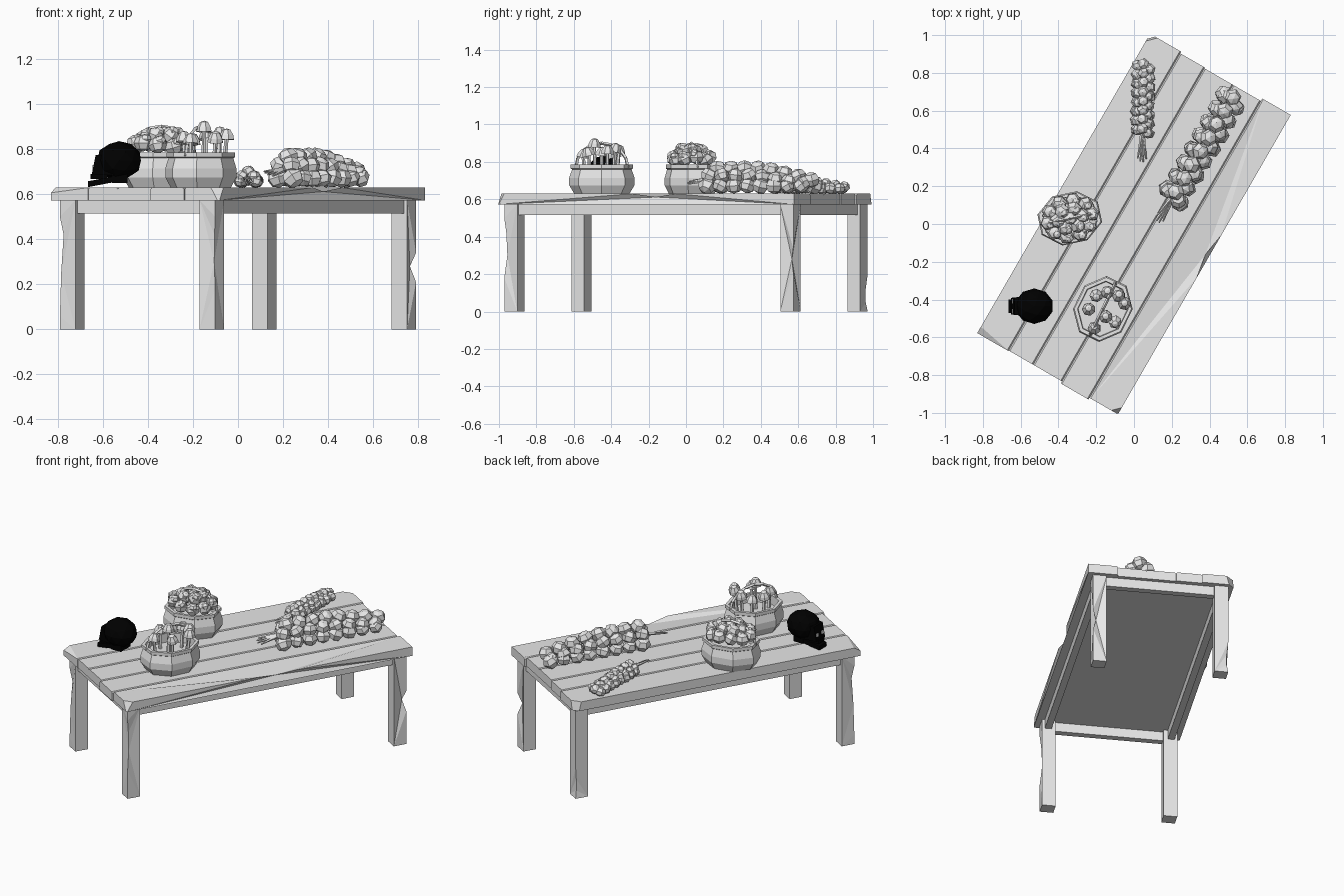
import bpy, bmesh, math, random
from math import cos, sin, pi, radians
from mathutils import Matrix, Vector

random.seed(4)
if "Cube" in bpy.data.objects:
    bpy.data.objects.remove(bpy.data.objects["Cube"])


def material(name, value):
    m = bpy.data.materials.new(name)
    m.use_nodes = True
    colour = (value, value, value, 1)
    m.diffuse_color = colour
    m.node_tree.nodes["Principled BSDF"].inputs["Base Color"].default_value = colour
    return m


GREY = material("plain_grey", 0.8)
BLACK = material("black", 0.0)
TABLE = Matrix.Rotation(radians(60), 4, 'Z')
TOP = 0.63


def finish(bm, name, mat=GREY, matrix=None):
    if matrix:
        bm.transform(matrix)
    bmesh.ops.recalc_face_normals(bm, faces=bm.faces)
    mesh = bpy.data.meshes.new(name)
    bm.to_mesh(mesh)
    bm.free()
    mesh.materials.append(mat)
    obj = bpy.data.objects.new(name, mesh)
    bpy.context.collection.objects.link(obj)
    return obj


def box(bm, lo, hi):
    lo, hi = Vector(lo), Vector(hi)
    m = Matrix.Translation((lo + hi) / 2) @ Matrix.Diagonal((*(hi - lo), 1))
    return bmesh.ops.create_cube(bm, size=1, matrix=m)["verts"]


def rod(bm, p, q, r1, r2, sides=5):
    p, q = Vector(p), Vector(q)
    d = q - p
    m = Matrix.Translation((p + q) / 2) @ d.to_track_quat('Z', 'Y').to_matrix().to_4x4()
    bmesh.ops.create_cone(bm, cap_ends=True, segments=sides, radius1=r1,
                          radius2=r2, depth=d.length, matrix=m)


def lathe(bm, profile, sides, matrix):
    rings = []
    for r, z in profile:
        n = sides if r else 1
        rings.append([bm.verts.new(matrix @ Vector((r * cos((i + .5) * 2 * pi / sides),
                      r * sin((i + .5) * 2 * pi / sides), z))) for i in range(n)])
    for a, b in zip(rings, rings[1:]):
        for i in range(sides):
            j = (i + 1) % sides
            quad = [a[i % len(a)], a[j % len(a)], b[j % len(b)], b[i % len(b)]]
            bm.faces.new(list(dict.fromkeys(quad)))


def lump(bm, centre, size, squash=0.9):
    turn = Matrix.Rotation(random.uniform(0, pi), 4, 'Z') @ \
        Matrix.Rotation(random.uniform(-.7, .7), 4, 'X')
    m = Matrix.Translation(centre) @ turn @ Matrix.Diagonal((1, 1, squash, 1))
    bmesh.ops.create_uvsphere(bm, u_segments=6, v_segments=4, radius=size, matrix=m)


def chip(bm, point, normal):
    geom = bm.verts[:] + bm.edges[:] + bm.faces[:]
    cut = bmesh.ops.bisect_plane(bm, geom=geom, plane_co=point, plane_no=normal,
                                 clear_outer=True)
    edges = [e for e in cut["geom_cut"] if isinstance(e, bmesh.types.BMEdge)]
    bmesh.ops.edgeloop_fill(bm, edges=edges)


def dent(bm, edge, targets):
    # split one edge and move the new points, in order along the edge
    a, b = edge.verts
    for t in targets:
        _, v = bmesh.utils.edge_split(edge, a, 0.5)
        v.co = t
        a = v
        edge = next(e for e in v.link_edges if e.other_vert(v) == b)


# Table top: five planks with bevelled seams
seams = (0.43, 0.24, 0.09, -0.086, -0.256, -0.43)
ends = ((-.915, .915), (-.912, .905), (-.912, .9), (-.925, .9), (-.915, .915))
for i, (u0, u1) in enumerate(ends):
    bm = bmesh.new()
    v1, v0 = seams[i], seams[i + 1]
    box(bm, (u0, v0, 0.573), (u1, v1, TOP))
    inner = [e for e in bm.edges if all(v.co.z > 0.6 for v in e.verts)
             and abs(e.verts[0].co.y - e.verts[1].co.y) < 1e-4
             and abs(e.verts[0].co.y) < 0.4]
    bmesh.ops.bevel(bm, geom=inner, offset=0.007, segments=1, affect='EDGES')
    if i == 0:
        chip(bm, (.9, .405, .61), (1, 1, .25))
        chip(bm, (-.89, .36, TOP), (-.6, .12, 1))
    if i == 4:
        chip(bm, (-.9, -.41, .62), (-1, -1, .6))
        edge = next(e for e in bm.edges if all(v.co.z > .62 and v.co.y < -.42 for v in e.verts)
                    and e.calc_length() > 1)
        s = 1 if edge.verts[0].co.x < 0 else -1
        dent(bm, edge, [(-.08, v0, TOP), (.05, v0 + .022, TOP - .018), (.18, v0, TOP)][::s])
        bmesh.ops.triangulate(bm, faces=[f for f in bm.faces if len(f.verts) > 4])
    finish(bm, "top_plank", GREY, TABLE)

# Aprons under the top
bm = bmesh.new()
for s in (-1, 1):
    box(bm, (-.83, s * .362 - .02, .515), (.83, s * .362 + .02, .574))
    box(bm, (s * .856 - .02, -.34, .515), (s * .856 + .02, .34, .574))
finish(bm, "apron", GREY, TABLE)

# Legs with worn outer corners: (height, depth of wear)
wear = {(-1, 1): ((.06, 0), (.25, .004), (.42, .012), (.5, 0)),
        (-1, -1): ((.18, 0), (.3, .012), (.42, .008), (.5, 0)),
        (1, -1): ((.21, 0), (.28, .02), (.34, 0)),
        (1, 1): ((.05, .008), (.12, .008), (.2, 0))}
for (su, sv), marks in wear.items():
    bm = bmesh.new()
    cu, cv = su * .852, sv * .358
    box(bm, (cu - .04, cv - .04, 0), (cu + .04, cv + .04, .574))
    edge = next(e for e in bm.edges if all((v.co.x - cu) * su > 0 and (v.co.y - cv) * sv > 0
                                           for v in e.verts))
    pts = [(cu + su * (.04 - d), cv + sv * (.04 - d), z) for z, d in marks]
    dent(bm, edge, pts if edge.verts[0].co.z < .1 else pts[::-1])
    bmesh.ops.triangulate(bm, faces=[f for f in bm.faces if len(f.verts) > 4])
    finish(bm, "leg", GREY, TABLE)

# Baskets: oval eight-sided bowls with a rim and an arched handle
BOWL = ((0, 0), (.88, 0), (1.04, .045), (1.04, .085), (.95, .13), (1, .135),
        (1, .155), (.88, .155), (.86, .1), (0, .1))


def basket(name, x, y, angle, half_long, half_short):
    place = Matrix.Translation((x, y, TOP)) @ Matrix.Rotation(radians(angle), 4, 'Z')
    bm = bmesh.new()
    lathe(bm, BOWL, 8, place @ Matrix.Diagonal((half_long, half_short, 1, 1)))
    finish(bm, name)
    bm = bmesh.new()
    arc = [place @ Vector((half_long * .9 * cos(k * pi / 8), 0, .14 + .13 * sin(k * pi / 8)))
           for k in range(9)]
    for p, q in zip(arc, arc[1:]):
        rod(bm, p, q, .009, .009, 4)
    finish(bm, name + "_handle")
    return place


basket("mushroom_basket", -.165, -.45, 64, .172, .148)
place = basket("produce_basket", -.34, .03, 12, .17, .138)

# Mushrooms standing in the first basket
CAP = ((0, .042), (.018, .036), (.032, .012), (.036, -.008), (.012, 0), (0, 0))
bm = bmesh.new()
for x, y, z in ((-.24, -.45, .84), (-.21, -.55, .83), (-.15, -.49, .885), (-.14, -.36, .85),
                (-.08, -.38, .86), (-.05, -.42, .85), (-.1, -.52, .84), (-.2, -.38, .83)):
    rod(bm, (x * .9 - .017, y * .9 - .045, .72), (x, y, z + .005), .012, .009)
    tilt = Matrix.Rotation(random.uniform(-.3, .3), 4, 'X')
    lathe(bm, CAP, 7, Matrix.Translation((x, y, z)) @ tilt)
finish(bm, "mushrooms")

# Heaped produce in the second basket
bm = bmesh.new()
for count, reach, z in ((10, .112, .19), (6, .062, .225), (1, 0, .235)):
    for k in range(count):
        a = 2 * pi * k / count
        c = place @ Vector((reach * cos(a) * 1.05, reach * sin(a) * .85,
                            z + random.uniform(-.01, .01)))
        lump(bm, c, .042, .9)
        lump(bm, c + Vector((.012, -.01, .018)), .026, .9)
finish(bm, "heaped_produce")


# Braids of bulbs lying on the table, with twigs at one end
def braid(name, start, end, rows, size, spread, height, twig):
    start, end = Vector((*start, TOP)), Vector((*end, TOP))
    along = (end - start).normalized()
    side = Vector((-along.y, along.x, 0))
    bm = bmesh.new()
    for k in range(rows):
        t = k / (rows - 1)
        base = start.lerp(end, t)
        lift = height * (1 - .45 * max(0, t - .5) * 2)
        for s in (-1, 1):
            off = side * s * spread + along * s * size * .3
            lump(bm, base + off + Vector((0, 0, size * .9)), size * random.uniform(.92, 1.08))
            lump(bm, base + off * .75 + Vector((0, 0, lift * .72)), size * .95)
        lump(bm, base + along * size * .5 + Vector((0, 0, lift)), size)
    finish(bm, name)
    bm = bmesh.new()
    root = start + Vector((0, 0, height * .6))
    for s in (-1.2, -.4, .5, 1.3):
        tip = start - along * (twig - abs(s) * .02) + side * s * .018
        rod(bm, root, tip + Vector((0, 0, height * .45 + s * .008)), .012, .004)
    rod(bm, root, end + Vector((0, 0, height * .4)), .012, .008)
    finish(bm, name + "_stalks")


braid("large_braid", (.21, .15), (.51, .65), 8, .047, .048, .135, .17)
braid("small_braid", (.045, .49), (.05, .83), 8, .032, .034, .068, .17)

# Skull facing -x: cranium, brow and cheeks, upper teeth, separate jaw
bm = bmesh.new()
m = Matrix.Translation((-.528, -.435, .75)) @ Matrix.Diagonal((.102, .094, .086, 1))
bmesh.ops.create_icosphere(bm, subdivisions=2, radius=1, matrix=m)
for v in box(bm, (-.65, -.49, .685), (-.55, -.38, .775)):
    if v.co.x < -.6:
        v.co.y = -.435 + (v.co.y + .435) * .8
        v.co.x += .018 if v.co.z > .7 else 0
box(bm, (-.655, -.465, .667), (-.58, -.405, .69))
box(bm, (-.56, -.485, .65), (-.49, -.385, .7))
for v in box(bm, (-.665, -.47, .632), (-.55, -.4, .658)):
    if v.co.x > -.6:
        v.co.z += .022
        v.co.y += .012 if v.co.y > -.435 else -.012
finish(bm, "skull", BLACK)

# Hollow eye plates
bm = bmesh.new()
for s in (-1, 1):
    box(bm, (-.645, -.435 + s * .026 - .012, .708), (-.637, -.435 + s * .026 + .012, .73))
finish(bm, "eye_plates")
